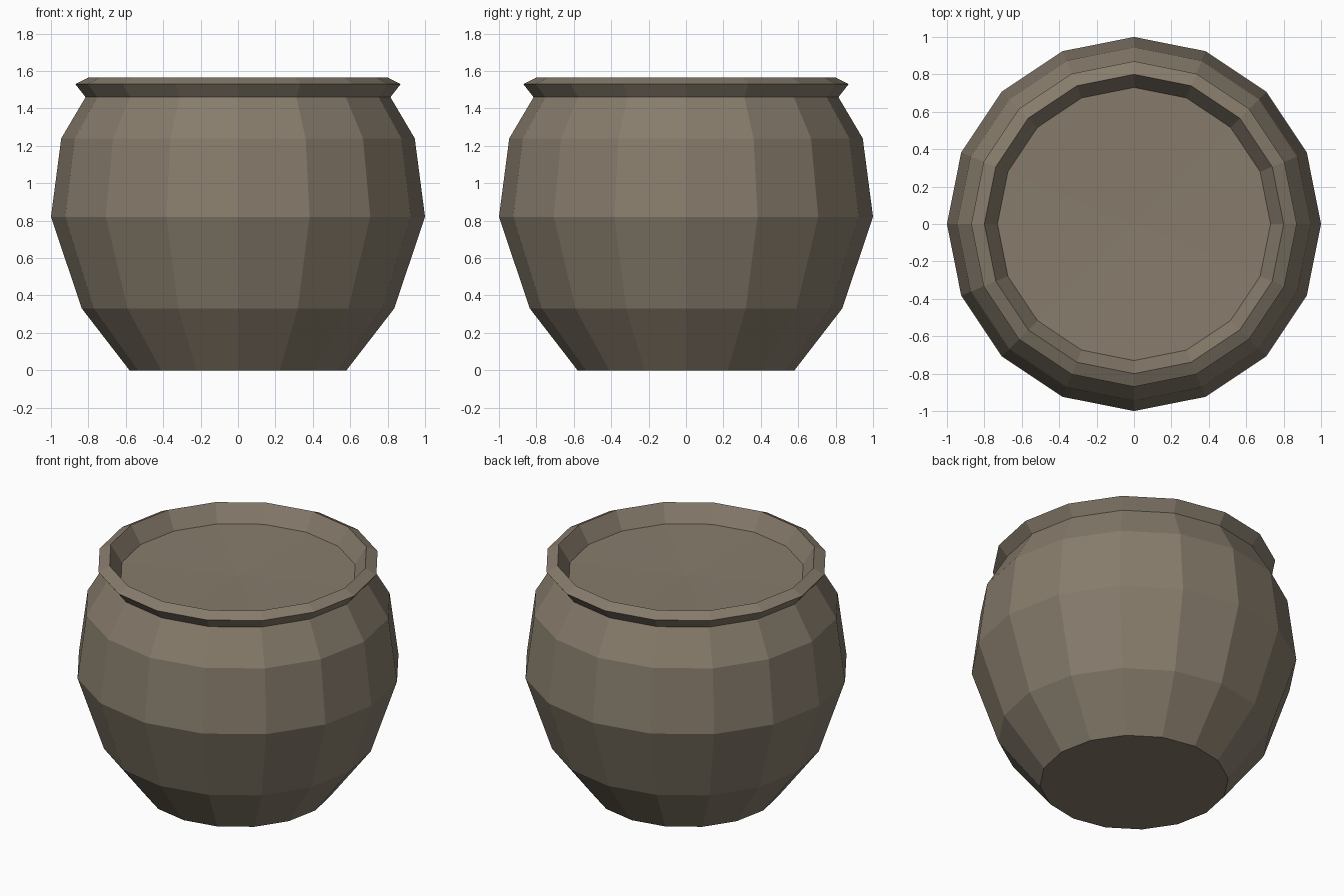
import bpy
import bmesh
from math import cos, sin, tau

cube = bpy.data.objects.get("Cube")
if cube:
    bpy.data.objects.remove(cube, do_unlink=True)

SIDES = 16


def make_material(name, colour):
    mat = bpy.data.materials.new(name)
    mat.use_nodes = True
    mat.diffuse_color = colour
    mat.node_tree.nodes["Principled BSDF"].inputs["Base Color"].default_value = colour
    return mat


def add_ring(bm, radius, z):
    return [bm.verts.new((radius * cos(tau * i / SIDES), radius * sin(tau * i / SIDES), z))
            for i in range(SIDES)]


def finish(bm, name, mat):
    mesh = bpy.data.meshes.new(name)
    bm.to_mesh(mesh)
    bm.free()
    obj = bpy.data.objects.new(name, mesh)
    mesh.materials.append(mat)
    bpy.context.collection.objects.link(obj)
    return obj


clay = make_material("grey_brown_clay", (0.242, 0.202, 0.150, 1))

# Pot wall: foot, belly, shoulder, neck, flared lip and inner wall
profile = [(0.58, 0), (0.835, 0.33), (1.0, 0.82), (0.945, 1.24),
           (0.815, 1.46), (0.87, 1.53), (0.80, 1.565), (0.73, 1.45)]
bm = bmesh.new()
rings = [add_ring(bm, r, z) for r, z in profile]
for low, high in zip(rings, rings[1:]):
    for i in range(SIDES):
        j = (i + 1) % SIDES
        bm.faces.new((low[i], low[j], high[j], high[i]))
bm.faces.new(rings[0][::-1])
finish(bm, "pot_body", clay)

# Shallow dished surface closing the mouth
bm = bmesh.new()
rim = add_ring(bm, *profile[-1])
centre = bm.verts.new((0, 0, 1.435))
for i in range(SIDES):
    bm.faces.new((rim[i], rim[(i + 1) % SIDES], centre))
finish(bm, "mouth_surface", clay)
